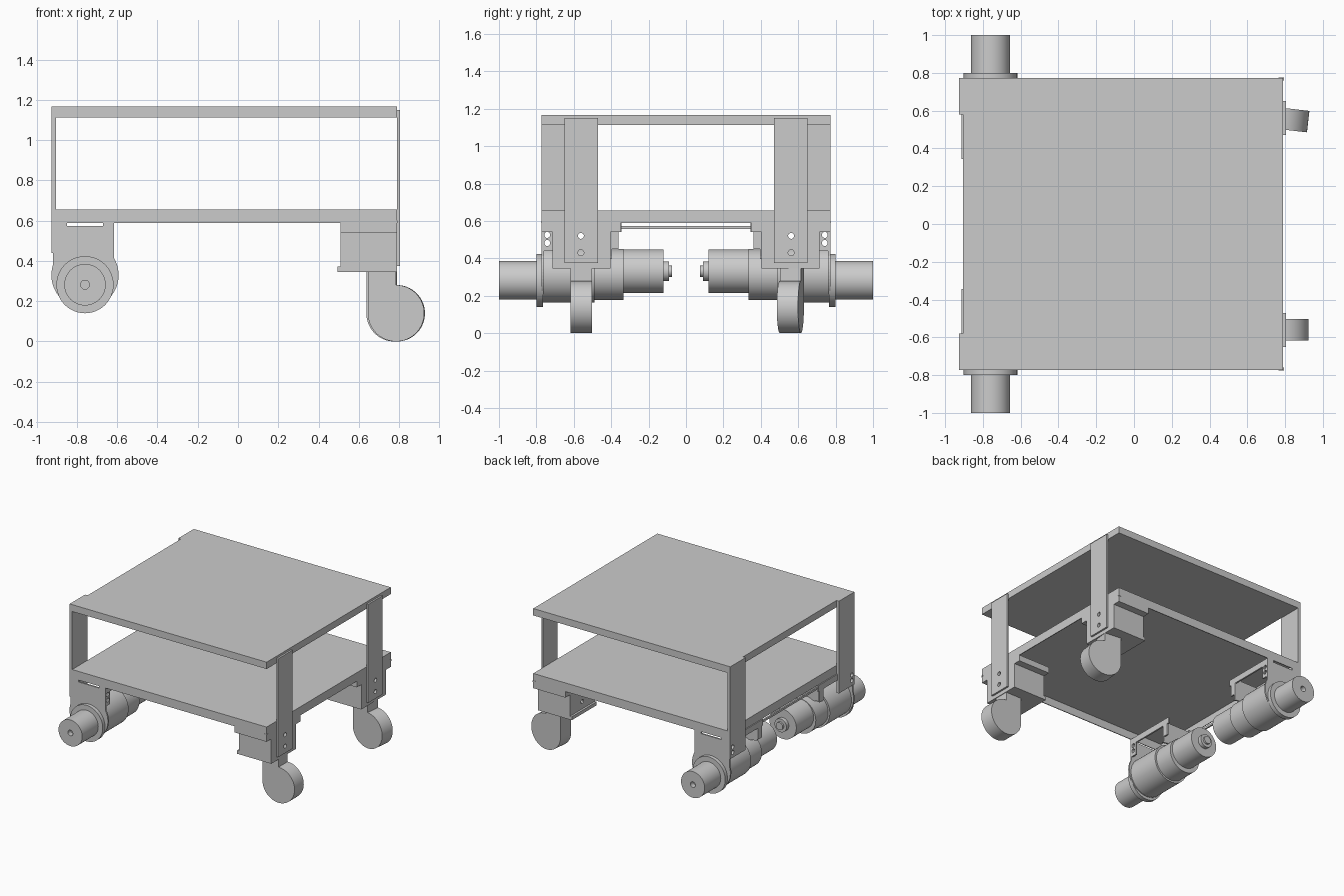
import bpy, bmesh
from math import sin, cos, radians
from mathutils import Matrix, Vector

if "Cube" in bpy.data.objects:
    bpy.data.objects.remove(bpy.data.objects["Cube"], do_unlink=True)

steel = bpy.data.materials.new("plain_grey_metal")
steel.use_nodes = True
GREY = (0.6, 0.6, 0.6, 1)
steel.diffuse_color = GREY
steel.node_tree.nodes["Principled BSDF"].inputs["Base Color"].default_value = GREY


def finish(name, bm, smooth=False):
    """Turn a bmesh into a grey object."""
    bmesh.ops.recalc_face_normals(bm, faces=bm.faces)
    mesh = bpy.data.meshes.new(name)
    bm.to_mesh(mesh)
    bm.free()
    obj = bpy.data.objects.new(name, mesh)
    bpy.context.collection.objects.link(obj)
    mesh.materials.append(steel)
    if smooth:
        bpy.ops.object.select_all(action="DESELECT")
        obj.select_set(True)
        bpy.context.view_layer.objects.active = obj
        bpy.ops.object.shade_smooth_by_angle(angle=radians(30))
    return obj


def box(name, xs, ys, zs):
    bm = bmesh.new()
    bmesh.ops.create_cube(bm, size=1)
    for v in bm.verts:
        v.co = [(a + b) / 2 + c * abs(b - a) for (a, b), c in zip((xs, ys, zs), v.co)]
    return finish(name, bm)


def prism(name, outline, y0, y1, smooth=False):
    """Extrude an x-z outline along y."""
    bm = bmesh.new()
    face = bm.faces.new([bm.verts.new((x, y0, z)) for x, z in outline])
    new = bmesh.ops.extrude_face_region(bm, geom=[face])["geom"]
    bmesh.ops.translate(bm, vec=(0, y1 - y0, 0),
                        verts=[g for g in new if isinstance(g, bmesh.types.BMVert)])
    return finish(name, bm, smooth)


def lathe(name, profile, x, z, side):
    """Spin (radius, y) points round an axis parallel to y."""
    bm = bmesh.new()
    verts = [bm.verts.new((x + r, side * y, z)) for r, y in profile]
    edges = [bm.edges.new(pair) for pair in zip(verts, verts[1:])]
    bmesh.ops.spin(bm, geom=verts + edges, cent=(x, 0, z), axis=(0, 1, 0),
                   angle=radians(360), steps=48, use_duplicate=False)
    bmesh.ops.remove_doubles(bm, verts=bm.verts, dist=0.0005)
    return finish(name, bm, True)


def arc(cx, cz, r, a0, a1, n=36):
    steps = [radians(a0 + (a1 - a0) * i / n) for i in range(n + 1)]
    return [(cx + r * cos(a), cz + r * sin(a)) for a in steps]


def cut(obj, cutter):
    mod = obj.modifiers.new("cut", "BOOLEAN")
    mod.operation, mod.solver, mod.object = "DIFFERENCE", "EXACT", cutter
    bpy.context.view_layer.objects.active = obj
    bpy.ops.object.modifier_apply(modifier="cut")
    bpy.data.objects.remove(cutter, do_unlink=True)


def drill(obj, x, y, z, r=0.016):
    """Round hole along x."""
    bm = bmesh.new()
    bmesh.ops.create_cone(bm, cap_ends=True, segments=20, radius1=r, radius2=r, depth=0.1,
                          matrix=Matrix.Translation((x, y, z)) @ Matrix.Rotation(radians(90), 4, "Y"))
    cut(obj, finish("hole_cutter", bm))


# Solid top board, and a folded sheet tray that is hollow underneath
X0, X1, Y, T, BASE = -0.904, 0.79, 0.772, 0.006, 0.588
box("top_board", (X0, X1), (-Y, Y), (1.113, 1.167))
tray = box("lower_tray", (X0, X1), (-Y, Y), (BASE, 0.656))
cut(tray, box("hollow", (X0 + T, X1 - T), (-Y + T, Y - T), (0.5, 0.656 - T)))

# Thin cross bar between the drive brackets
box("rear_cross_bar", (X0, X0 + 0.012), (-0.36, 0.36), (0.556, 0.572))

AX, P = -0.76, 0.012
for s, tag in ((-1, "front"), (1, "back")):
    # Rear post plate with bolt holes
    post = box(tag + "_drive_post", (-0.926, X0), (s * 0.58, s * Y), (0.44, 1.167))
    for z in (0.482, 0.525):
        drill(post, -0.915, s * 0.742, z)

    # Small clip at the tray corner
    box(tag + "_corner_clip", (0.765, 0.793), (s * 0.76, s * 0.775), (BASE, 0.6))

    # Motor bracket: slotted outer plate and inner plate
    outline = [(-0.92, BASE), (-0.92, 0.44)] + arc(AX, 0.33, 0.167, 163, 390) + [
        (-0.615, 0.44), (-0.615, BASE), (-0.67, BASE), (-0.67, 0.573), (-0.85, 0.573), (-0.85, BASE)]
    prism(tag + "_motor_plate", outline, s * (Y - P), s * Y)
    inner = [(max(x, X0), z) for x, z in outline if z > 0.385]
    prism(tag + "_motor_inner_plate", inner, s * 0.395, s * 0.407)

    # Folded edges of the motor bracket: a strip and two short jambs on each side
    for side, x in (("rear", X0 - 0.008), ("inner", -0.615 - P)):
        box(f"{tag}_{side}_bracket_strip", (x, x + P), (s * 0.345, s * Y), (0.54, BASE))
        box(f"{tag}_{side}_inner_jamb", (x, x + P), (s * 0.36, s * 0.407), (0.45, 0.54))
        jamb = box(f"{tag}_{side}_outer_jamb", (x, x + P), (s * 0.712, s * Y), (0.44, 0.545))
        for z in (0.482, 0.525):
            drill(jamb, x, s * 0.742, z)

    # Gearbox, motor tail and output drum on their own axes
    lathe(tag + "_gearbox",
          [(0, Y - 0.002), (0.15, Y - 0.002), (0.15, 0.49), (0.136, 0.49), (0.136, 0.335),
           (0, 0.335)], AX, 0.314, s)
    lathe(tag + "_motor_tail",
          [(0, 0.34), (0.117, 0.34), (0.117, 0.12), (0.052, 0.12), (0.052, 0.09), (0.03, 0.09),
           (0.03, 0.075), (0, 0.075)], AX, 0.331, s)
    lathe(tag + "_output_drum",
          [(0, 0.96), (0.022, 0.96), (0.022, 1), (0.103, 1), (0.103, 0.8),
           (0.142, 0.8), (0.142, 0.765), (0, 0.765)], AX, 0.282, s)

    # Caster post
    post = box(tag + "_caster_post", (X1, 0.804), (s * 0.47, s * 0.65), (0.375, 1.15))
    for z in (0.43, 0.52):
        drill(post, 0.797, s * 0.562, z)

    # Caster bracket: base, drilled end walls, side walls and upper flange strips
    box(tag + "_caster_base", (0.494, X1), (s * 0.405, s * 0.715), (0.345, 0.372))
    for end, x in (("inner", 0.51), ("outer", X1 - P)):
        wall = box(f"{tag}_caster_{end}_wall", (x, x + P), (s * 0.405, s * 0.715), (0.36, BASE))
        for z in (0.43, 0.52):
            drill(wall, x, s * 0.562, z)
    for y0, y1, lip in ((0.405, 0.417, 0.35), (0.703, 0.715, Y)):
        box(tag + "_caster_wall", (0.51, X1), (s * y0, s * y1), (0.36, BASE))
        lo, hi = sorted((lip, y0 if lip < y0 else y1))
        box(tag + "_caster_flange", (0.51, X1), (s * lo, s * hi), (0.54, BASE))

    # Caster wheel with its stem; the back one is swivelled a little
    wheel = prism(tag + "_caster_wheel",
                  arc(0.785, 0.14, 0.14, 180, 450, 48) + [(0.785, 0.35), (0.645, 0.35)],
                  s * 0.503, s * 0.617, True)
    if s > 0:
        pivot = Matrix.Translation(Vector((0.66, 0.57, 0)))
        swivel = Matrix.Translation((0, 0.012, 0)) @ pivot @ Matrix.Rotation(radians(-6.5), 4, "Z")
        wheel.data.transform(swivel @ pivot.inverted())
